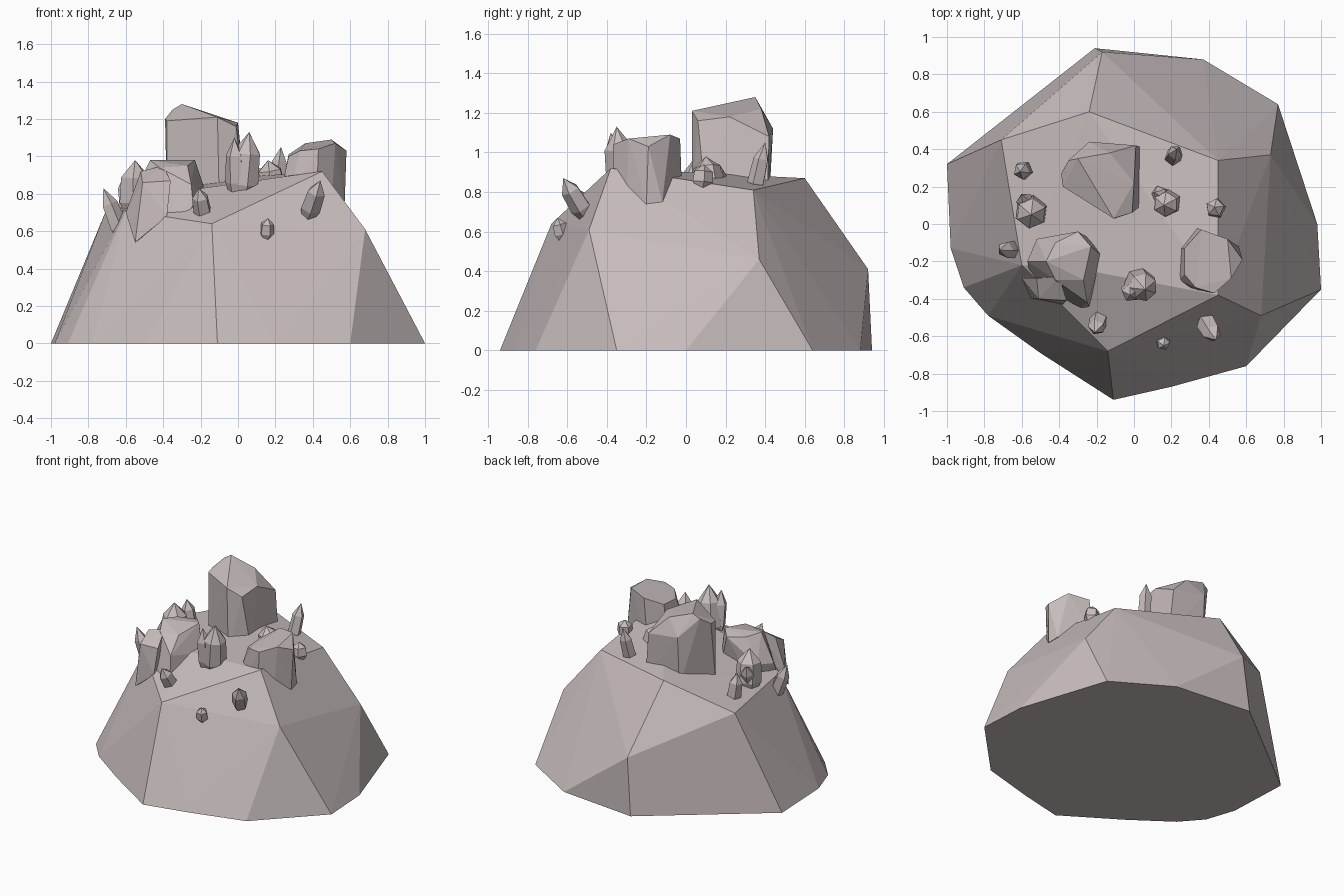
import bpy, bmesh, math, random
from mathutils import Vector

random.seed(4)
cube = bpy.data.objects.get("Cube")
if cube:
    bpy.data.objects.remove(cube, do_unlink=True)

# Single stone colour
stone = bpy.data.materials.new("pinkish_grey_stone")
stone.use_nodes = True
COLOUR = (0.58, 0.51, 0.51, 1)
stone.diffuse_color = COLOUR
stone.node_tree.nodes["Principled BSDF"].inputs["Base Color"].default_value = COLOUR


def hull(name, points):
    """Faceted rock wrapped tightly around a few corner points."""
    bm = bmesh.new()
    for p in points:
        bm.verts.new(p)
    res = bmesh.ops.convex_hull(bm, input=bm.verts)
    junk = {g for g in res["geom_interior"] + res["geom_unused"]
            if isinstance(g, bmesh.types.BMVert)}
    bmesh.ops.delete(bm, geom=list(junk), context='VERTS')
    bmesh.ops.dissolve_limit(bm, angle_limit=math.radians(1),
                             verts=bm.verts, edges=bm.edges)
    bmesh.ops.recalc_face_normals(bm, faces=bm.faces)
    mesh = bpy.data.meshes.new(name)
    bm.to_mesh(mesh)
    bm.free()
    mesh.materials.append(stone)
    obj = bpy.data.objects.new(name, mesh)
    bpy.context.collection.objects.link(obj)
    return obj


def crystal(name, base, tip, radius, sides=5):
    """Tapered crystal running from base to an off-centre tip."""
    base, tip = Vector(base), Vector(tip)
    turn = (tip - base).to_track_quat('Z', 'Y')
    spin = random.uniform(0, math.tau)
    points = [tip]
    for along, width in ((0, 0.6), (0.25, 1), (0.7, 0.9)):
        for i in range(sides):
            a = spin + math.tau * i / sides
            r = radius * width
            offset = Vector((r * math.cos(a), r * math.sin(a), 0))
            points.append(base.lerp(tip, along) + turn @ offset)
    return hull(name, points)


# Mound: ground outline, then shoulder and summit corners
outline = [(-.21, .94), (.37, .88), (.77, .64), (.98, 0), (1, -.35),
           (.6, -.76), (.2, -.87), (-.11, -.94), (-.5, -.69),
           (-.78, -.49), (-.91, -.34), (-.98, -.13), (-1, .32)]
shoulders = [(-.17, .92, .41), (.73, .37, .46), (.57, .32, .65),
             (.68, -.49, .61), (-.14, -.68, .64), (-.6, -.22, .71),
             (-.71, .45, .7)]
summit = [(-.24, .6, .87), (.45, .34, .81), (.45, -.38, .92), (-.19, -.26, .83)]
hull("rock_mound", [(x, y, 0) for x, y in outline] + shoulders + summit)

# Tall back boulder
hull("tall_boulder", [
    (-.38, .2, 1.19), (-.39, .27, 1.2), (-.35, .34, 1.25), (-.3, .35, 1.28),
    (-.13, .38, 1.22), (0, .22, 1.18), (-.11, .03, 1.21), (-.01, .06, 1.16),
    (-.24, .44, 1.12), (.01, .42, 1.08), (.04, .41, .75), (.04, .1, .75),
    (-.1, .03, .75), (-.38, .2, .75), (-.24, .42, .75)])

# Broad left boulder with a smaller block on its front
hull("left_boulder", [
    (-.47, -.2, .98), (-.42, -.1, .97), (-.3, -.04, .96), (-.23, -.12, .98),
    (-.27, -.3, .95), (-.42, -.3, .94), (-.17, -.17, .8), (-.25, -.42, .85),
    (-.24, -.44, .74), (-.57, -.2, .78), (-.52, -.08, .8), (-.2, -.1, .65),
    (-.3, -.46, .64), (-.54, -.34, .55), (-.5, -.1, .6)])
hull("left_block", [
    (-.52, -.29, .92), (-.4, -.28, .95), (-.36, -.41, .87), (-.51, -.4, .86),
    (-.6, -.29, .7), (-.38, -.43, .68), (-.55, -.4, .54), (-.4, -.28, .65)])

# Fan-topped right boulder
hull("right_boulder", [
    (.58, -.19, 1.03), (.5, -.08, 1.09), (.36, -.03, 1.07), (.27, -.13, 1.01),
    (.27, -.27, 1.0), (.33, -.34, 1.03), (.43, -.37, 1.04), (.52, -.29, 1.07),
    (.24, -.3, .86), (.24, -.13, .8), (.33, -.02, .8), (.56, -.12, .75),
    (.57, -.2, .74), (.5, -.3, .74), (.42, -.37, .78), (.28, -.34, .8)])

# Small crystals scattered over the slopes
crystals = [
    ("front_column", (.02, -.31, .76), (.06, -.35, 1.13), .085, 7),
    ("front_column_stub", (-.01, -.34, .78), (-.02, -.38, 1.1), .055, 5),
    ("left_crystal", (-.55, .07, .68), (-.55, .05, .98), .09, 6),
    ("left_crystal_spur", (-.55, .05, .7), (-.6, .16, .9), .05, 5),
    ("centre_crystal", (.19, .12, .8), (.16, .1, .98), .075, 6),
    ("centre_crystal_spur", (.18, .14, .8), (.11, .17, .94), .05, 5),
    ("back_spike", (.2, .34, .78), (.23, .4, 1.05), .045, 5),
    ("right_pebble", (.44, .08, .82), (.43, .09, .94), .055, 5),
    ("back_left_pebble", (-.58, .29, .68), (-.61, .28, .9), .05, 5),
    ("left_spike", (-.61, -.13, .55), (-.72, -.14, .83), .05, 5),
    ("front_left_pebble", (-.18, -.49, .66), (-.21, -.58, .83), .05, 5),
    ("front_right_spike", (.37, -.5, .67), (.44, -.62, .87), .055, 5),
    ("front_pebble", (.15, -.62, .56), (.16, -.65, .67), .04, 5),
]
for spec in crystals:
    crystal(*spec)
